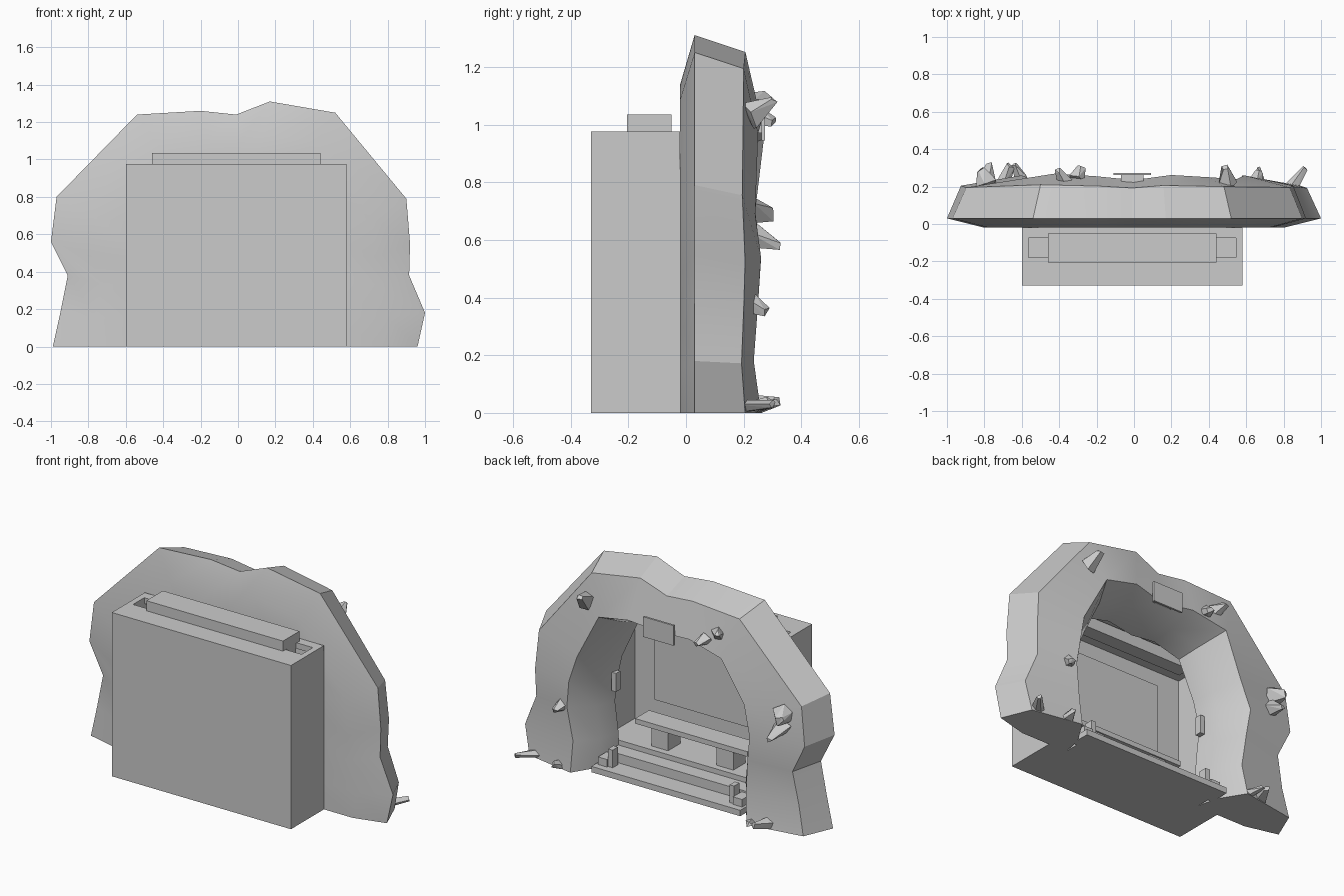
import bpy, bmesh, math, random
from mathutils import Vector, Matrix

if "Cube" in bpy.data.objects:
    bpy.data.objects.remove(bpy.data.objects["Cube"])

random.seed(4)


def finish(name, bm, smooth=None):
    bmesh.ops.recalc_face_normals(bm, faces=bm.faces)
    me = bpy.data.meshes.new(name)
    bm.to_mesh(me)
    bm.free()
    ob = bpy.data.objects.new(name, me)
    bpy.context.collection.objects.link(ob)
    if smooth:
        bpy.context.view_layer.objects.active = ob
        ob.select_set(True)
        bpy.ops.object.shade_smooth_by_angle(angle=math.radians(smooth))
        ob.select_set(False)
    return ob


def box(name, x0, x1, y0, y1, z0, z1):
    bm = bmesh.new()
    bmesh.ops.create_cube(bm, size=1)
    for v in bm.verts:
        v.co = Vector(((x0 + x1) / 2 + v.co.x * (x1 - x0),
                       (y0 + y1) / 2 + v.co.y * (y1 - y0),
                       (z0 + z1) / 2 + v.co.z * (z1 - z0)))
    return finish(name, bm)


# rock arch: outer and inner outlines bridged through rings at several depths
outer = [(-.99, 0), (-.95, .18), (-.91, .38), (-1, .56), (-.97, .80), (-.54, 1.24),
         (-.2, 1.26), (-.01, 1.24), (.17, 1.31), (.52, 1.25), (.9, .79), (.92, .55),
         (.915, .38), (1, .18), (.96, 0)]
inner = [(-.58, 0), (-.56, .18), (-.58, .38), (-.6, .53), (-.55, .70), (-.42, .95),
         (-.2, 1.0), (0, .98), (.2, 1.01), (.4, .97), (.55, .69), (.59, .54),
         (.61, .38), (.58, .18), (.58, 0)]
ripple = [.26, .235, .25, .26, .24, .27, .255, .235, .262, .25, .24, .26, .25, .235, .26]


def ring(pts, sx, sz, y):
    return [(x * sx, y[i] if isinstance(y, list) else y, z * sz)
            for i, (x, z) in enumerate(pts)]


edge_y = [.2 + (r - .25) * .5 for r in ripple]
rings = [ring(outer, .8, .87, -.02), ring(outer, 1, 1, .03), ring(outer, .925, .955, edge_y),
         ring(inner, 1, 1, ripple), ring(inner, .84, .935, .11), ring(inner, .79, .91, -.02)]
bm = bmesh.new()
grid = [[bm.verts.new(p) for p in r] for r in rings]
n = len(grid)
for k in range(n):
    a, b = grid[k], grid[(k + 1) % n]
    for i in range(len(outer) - 1):
        bm.faces.new((a[i], a[i + 1], b[i + 1], b[i]))
for end in (0, -1):
    bm.faces.new([g[end] for g in grid])
finish("rock_arch", bm, 25)

# alcove housing behind the arch
box("housing_rear_wall", -.6, .58, -.33, -.30, 0, .975)
box("housing_floor", -.6, .58, -.30, -.02, 0, .12)
for name, x0, x1 in (("left", -.6, -.565), ("right", .545, .58)):
    box(f"housing_{name}_wall", x0, x1, -.30, -.02, .12, .975)
box("ceiling_rear", -.565, .545, -.30, -.18, .94, .975)
box("ceiling_front", -.565, .545, -.075, -.02, .94, .975)
box("ceiling_bar", -.46, .44, -.205, -.05, .975, 1.035)
box("ceiling_bar_core", -.46, .44, -.17, -.085, .88, .975)
box("rear_panel", -.41, .41, -.30, -.29, .27, .85)

# bench with two legs
box("bench_top", -.37, .37, -.18, -.05, .23, .26)
for s in (-1, 1):
    box("bench_leg", s * .215 - .055, s * .215 + .055, -.175, -.06, .12, .23)

# steps at the opening
box("upper_step", -.46, .46, -.02, .07, 0, .09)
box("threshold", -.49, .49, .07, .19, 0, .035)
for s in (-1, 1):
    box("threshold_post", s * .4 - .015, s * .4 + .015, .09, .14, 0, .14)
    box("post_block", s * .445 - .03, s * .445 + .03, .07, .15, 0, .08)
    box("wall_plate", s * .455 - .015, s * .455 + .015, -.01, .03, .43, .54)

# sign board with a plain raised frame
box("sign_mount", -.07, .05, .22, .265, .97, 1.04)
box("sign_board", -.11, .09, .262, .274, .945, 1.065)


# rock shards scattered on the arch face: x, y, z, size, length, tilt x, tilt z
def shard(x, y, z, r, length, tx, tz):
    bm = bmesh.new()
    bmesh.ops.create_cone(bm, cap_ends=True, segments=5, radius1=r, radius2=r * .4, depth=length)
    for v in bm.verts:
        v.co += Vector([random.uniform(-.2, .2) * r for _ in range(3)])
    d = Vector((tx, 1, tz)).normalized()
    rot = d.to_track_quat('Z', 'Y').to_matrix().to_4x4()
    bm.transform(Matrix.Translation((x, y, z)) @ rot)
    for v in bm.verts:
        v.co.z = max(v.co.z, 0)
        v.co.y = min(v.co.y, .328)
    hull = bmesh.ops.convex_hull(bm, input=bm.verts)
    bmesh.ops.delete(bm, geom=list({g for g in hull["geom_interior"]}), context='VERTS')
    finish("rock_shard", bm)


for s in [(.5, .26, 1.06, .055, .10, -.2, .6), (-.29, .27, 1.02, .045, .08, .3, -.4),
          (-.39, .255, 1.08, .045, .08, -.5, .5), (-.81, .25, .70, .06, .09, -.3, -.2),
          (-.78, .27, .60, .055, .12, .1, -.4), (.66, .25, .36, .04, .07, .3, -.5),
          (.87, .24, .02, .035, .15, .7, .1), (.67, .26, .02, .04, .08, .1, .5),
          (-.68, .265, .03, .045, .11, .4, .2), (-.62, .28, .02, .035, .09, -.5, .4)]:
    shard(*s)
